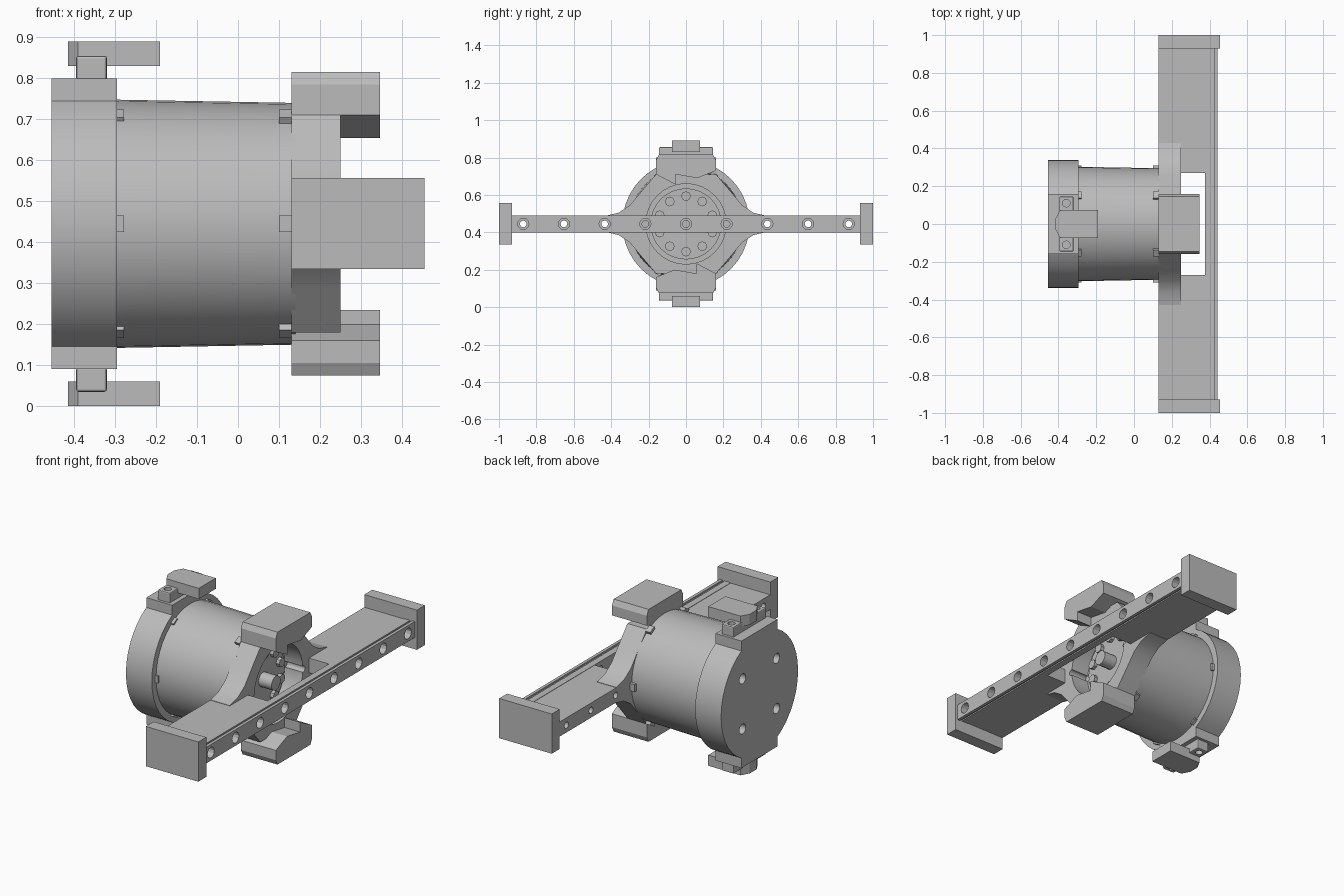
import bpy, bmesh
from math import pi, cos, sin
from mathutils import Matrix, Vector

if "Cube" in bpy.data.objects:
    bpy.data.objects.remove(bpy.data.objects["Cube"])

AXIS = 0.445  # height of the drum axis

grey = bpy.data.materials.new("plain grey")
grey.use_nodes = True
grey.diffuse_color = (0.5, 0.5, 0.5, 1)
grey.node_tree.nodes["Principled BSDF"].inputs["Base Color"].default_value = (0.5, 0.5, 0.5, 1)


def finish(bm, name, smooth=False):
    bmesh.ops.recalc_face_normals(bm, faces=bm.faces)
    mesh = bpy.data.meshes.new(name)
    bm.to_mesh(mesh)
    bm.free()
    mesh.materials.append(grey)
    ob = bpy.data.objects.new(name, mesh)
    ob.location.z = AXIS
    bpy.context.collection.objects.link(ob)
    if smooth:
        select(ob)
        bpy.ops.object.shade_smooth_by_angle(angle=0.6)
    return ob


def select(ob):
    bpy.ops.object.select_all(action='DESELECT')
    ob.select_set(True)
    bpy.context.view_layer.objects.active = ob


def box(name, x0, x1, y0, y1, z0, z1, bevel=0):
    bm = bmesh.new()
    bmesh.ops.create_cube(bm, size=1)
    bmesh.ops.scale(bm, vec=(x1 - x0, y1 - y0, z1 - z0), verts=bm.verts)
    bmesh.ops.translate(bm, vec=((x0 + x1) / 2, (y0 + y1) / 2, (z0 + z1) / 2), verts=bm.verts)
    if bevel:
        bmesh.ops.bevel(bm, geom=bm.edges[:], offset=bevel, segments=2, affect='EDGES', profile=0.5)
    return finish(bm, name)


def rod(bm, x0, x1, r0, r1=None, y=0, z=0, n=16):
    """Cylinder lying along x."""
    place = Matrix.Translation(((x0 + x1) / 2, y, z)) @ Matrix.Rotation(pi / 2, 4, 'Y')
    bmesh.ops.create_cone(bm, cap_ends=True, segments=n, radius1=r0,
                          radius2=r0 if r1 is None else r1, depth=x1 - x0, matrix=place)


def prism(name, corners, push):
    bm = bmesh.new()
    face = bm.faces.new([bm.verts.new(c) for c in corners])
    new = bmesh.ops.extrude_face_region(bm, geom=[face])["geom"]
    bmesh.ops.translate(bm, vec=push, verts=[v for v in new if isinstance(v, bmesh.types.BMVert)])
    return finish(bm, name)


def boolean(ob, tool, operation='DIFFERENCE'):
    tool.hide_render = True
    mod = ob.modifiers.new("cut", 'BOOLEAN')
    mod.object, mod.operation, mod.solver = tool, operation, 'EXACT'
    select(ob)
    bpy.ops.object.modifier_apply(modifier=mod.name)


def drop(ob):
    bpy.data.objects.remove(ob)


def turned_copy(ob, name):
    """Second copy, half a turn around the drum axis."""
    twin = ob.copy()
    twin.name = name
    twin.rotation_euler.x = pi
    bpy.context.collection.objects.link(twin)


# Drum body, slightly tapered towards the frame
bm = bmesh.new()
rod(bm, -0.30, 0.14, 0.303, 0.295, n=40)
finish(bm, "drum_body", True)

# Rear cap with flat pads and four screw holes
bm = bmesh.new()
rod(bm, -0.455, -0.295, 0.34, n=40)
cap = finish(bm, "rear_cap")
pad = box("cap_pad", -0.455, -0.295, -0.16, 0.16, -0.355, 0.355)
boolean(cap, pad, 'UNION')
drop(pad)
bm = bmesh.new()
for y in (-0.15, 0.15):
    for z in (-0.14, 0.14):
        rod(bm, -0.5, -0.40, 0.028, y=y, z=z)
holes = finish(bm, "cap_hole_cutter")
boolean(cap, holes)
drop(holes)
select(cap)
bpy.ops.object.shade_smooth_by_angle(angle=0.4)

# Snap lugs around both ends of the drum
bm = bmesh.new()
for x, length in ((-0.288, 0.02), (0.115, 0.03)):
    for i in range(6):
        a = i * pi / 3
        place = (Matrix.Rotation(a, 4, 'X') @ Matrix.Translation((x, 0.298, 0))
                 @ Matrix.Diagonal((length, 0.026, 0.04, 1)))
        bmesh.ops.create_cube(bm, size=1, matrix=place)
finish(bm, "snap_lugs")

# Front frame: flared outline around a round opening
quarter = [(0.43, 0.043), (0.36, 0.06), (0.30, 0.10), (0.25, 0.16), (0.16, 0.265)]
upper = quarter + [(-y, z) for y, z in reversed(quarter)]
outline = upper + [(-y, -z) for y, z in upper]
frame = prism("front_frame", [(0.13, y, z) for y, z in outline], (0.12, 0, 0))
bm = bmesh.new()
rod(bm, 0.0, 0.4, 0.215, n=32)
opening = finish(bm, "opening_cutter")
boolean(frame, opening)
drop(opening)
select(frame)
bpy.ops.object.shade_smooth_by_angle(angle=0.4)

# Recessed hub plate, shaft and ring of bolts
bm = bmesh.new()
rod(bm, 0.13, 0.155, 0.19, n=32)
rod(bm, 0.15, 0.235, 0.04, n=20)
finish(bm, "hub_and_shaft", True)
bm = bmesh.new()
for i in range(10):
    a = pi / 2 + i * pi / 5
    rod(bm, 0.15, 0.175, 0.026, y=0.148 * cos(a), z=0.148 * sin(a), n=8)
finish(bm, "hub_bolts")

# Cross bar: side plates, grooved rail and holes
bar = [box("left_plate", 0.13, 0.412, 0.27, 0.94, -0.041, 0.041),
       box("right_plate", 0.13, 0.412, -0.94, -0.27, -0.041, 0.041),
       box("rail_inner", 0.375, 0.412, -0.94, 0.94, -0.043, 0.043),
       box("rail_web", 0.405, 0.43, -0.94, 0.94, -0.036, 0.036),
       box("rail_face", 0.425, 0.442, -0.935, 0.935, -0.045, 0.045)]
spots = [i * 0.2175 for i in range(-4, 5)]
bm = bmesh.new()
for y in spots:
    rod(bm, 0.0, 0.6, 0.018, y=y, n=12)
bores = finish(bm, "bore_cutter")
bm = bmesh.new()
for y in spots:
    rod(bm, 0.395, 0.6, 0.03, y=y, n=12)
sinks = finish(bm, "sink_cutter")
for part in bar + [frame]:
    boolean(part, bores)
    if part != frame:
        boolean(part, sinks)
drop(bores)
drop(sinks)

# End plates
for name, y in (("left_end_plate", 0.965), ("right_end_plate", -0.965)):
    box(name, 0.13, 0.455, y - 0.035, y + 0.035, -0.11, 0.112)

# Stepped grip blocks above and below the frame
profile = [(-0.145, 0.37), (0.145, 0.37), (0.16, 0.34), (0.16, 0.285), (0.06, 0.245),
           (-0.055, 0.265), (-0.055, 0.21), (-0.16, 0.265), (-0.16, 0.34)]
grip = prism("upper_grip_block", [(0.13, y, z) for y, z in profile], (0.216, 0, 0))
turned_copy(grip, "lower_grip_block")

# Rear clips: a screwed foot carrying a tongue
foot = box("upper_clip_foot", -0.395, -0.32, -0.145, 0.145, 0.35, 0.41, 0.006)
bm = bmesh.new()
for y in (-0.11, 0.11):
    bmesh.ops.create_cone(bm, cap_ends=True, segments=12, radius1=0.02, radius2=0.02, depth=0.08,
                          matrix=Matrix.Translation((-0.358, y, 0.42)))
screws = finish(bm, "screw_cutter")
boolean(foot, screws)
drop(screws)
turned_copy(foot, "lower_clip_foot")
plan = [(-0.19, 0.075), (-0.39, 0.075), (-0.415, 0.03), (-0.415, -0.03), (-0.39, -0.075), (-0.19, -0.075)]
tongue = prism("upper_clip_tongue", [(x, y, 0.385) for x, y in plan], (0, 0, 0.06))
turned_copy(tongue, "lower_clip_tongue")
